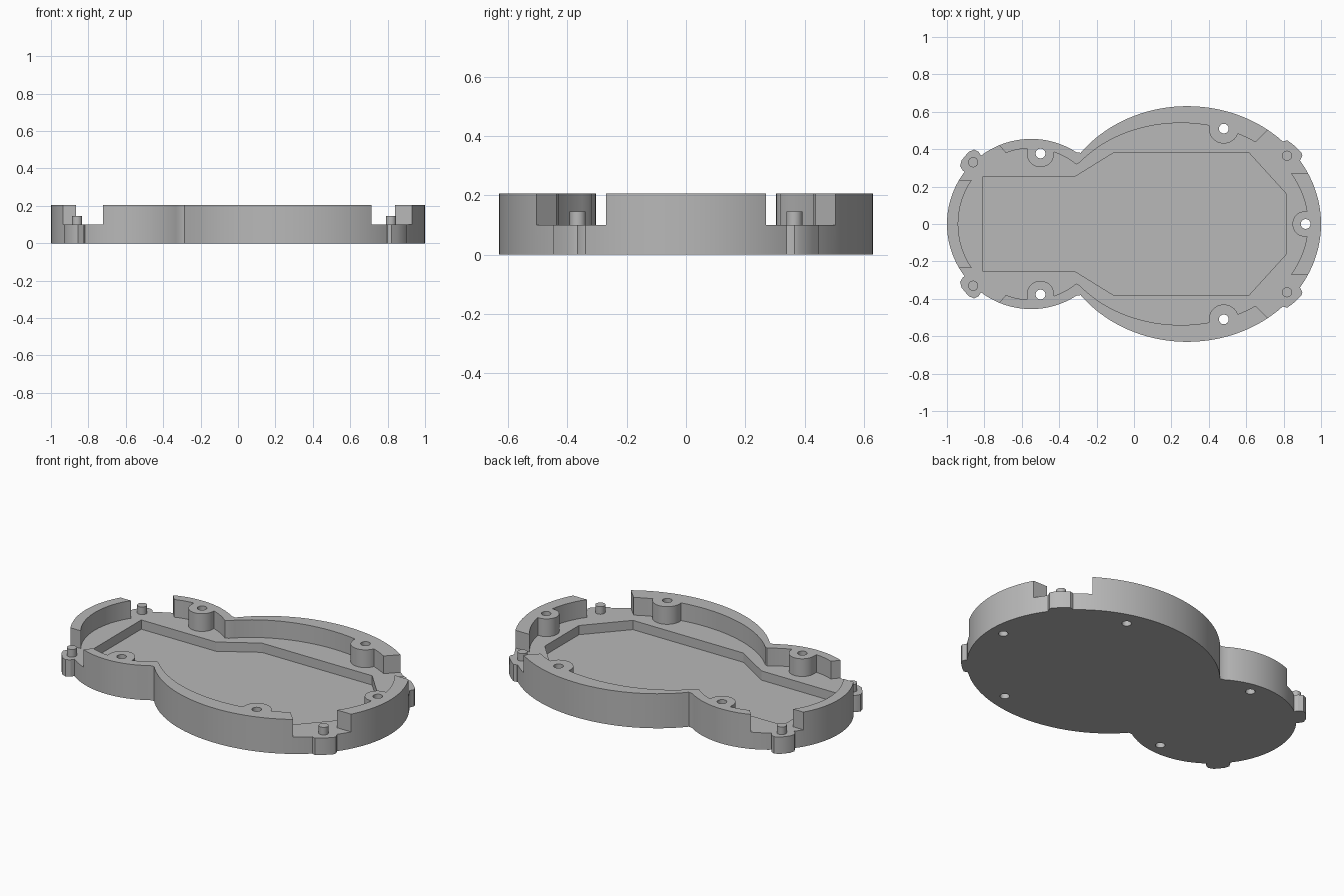
import bpy, bmesh, math

if "Cube" in bpy.data.objects:
    bpy.data.objects.remove(bpy.data.objects["Cube"])

LEDGE, RIM, POCKET, PEG_TOP = 0.1, 0.205, 0.045, 0.145

grey = bpy.data.materials.new("light grey")
grey.use_nodes = True
grey.diffuse_color = (0.48, 0.48, 0.48, 1)
grey.node_tree.nodes["Principled BSDF"].inputs["Base Color"].default_value = grey.diffuse_color


def prism(name, points, z0, z1):
    """Extrude a flat outline from z0 to z1."""
    bm = bmesh.new()
    face = bm.faces.new([bm.verts.new((x, y, z0)) for x, y in points])
    grown = bmesh.ops.extrude_face_region(bm, geom=[face])
    top = [v for v in grown["geom"] if isinstance(v, bmesh.types.BMVert)]
    bmesh.ops.translate(bm, verts=top, vec=(0, 0, z1 - z0))
    bmesh.ops.recalc_face_normals(bm, faces=bm.faces)
    mesh = bpy.data.meshes.new(name)
    bm.to_mesh(mesh)
    bm.free()
    mesh.materials.append(grey)
    obj = bpy.data.objects.new(name, mesh)
    bpy.context.collection.objects.link(obj)
    return obj


def arc(cx, cy, rx, ry, start, end, steps):
    return [(cx + rx * math.cos(a), cy + ry * math.sin(a))
            for a in (start + (end - start) * i / steps for i in range(steps + 1))]


def circle(x, y, r, steps=32):
    return arc(x, y, r, r, 0, math.tau, steps)[:-1]


def two_lobes(big, small, waist):
    """Outline of a big and a small ellipse that meet at x = waist."""
    a = math.acos((waist - big[0]) / big[1])
    b = math.acos((waist - small[0]) / small[1])
    right = arc(big[0], 0, big[1], big[2], -a, a, 96)
    left = arc(small[0], 0, small[1], small[2], b, math.tau - b, 72)
    return right + left[1:-1]


def flip(points):
    return [(x, -y) for x, y in points]


def combine(target, tool, operation):
    mod = target.modifiers.new("combine", 'BOOLEAN')
    mod.operation, mod.solver, mod.object = operation, 'EXACT', tool
    bpy.context.view_layer.objects.active = target
    bpy.ops.object.modifier_apply(modifier=mod.name)
    bpy.data.objects.remove(tool)


# Solid body
body = prism("enclosure_half", two_lobes((0.285, 0.715, 0.63), (-0.55, 0.45, 0.455), -0.285), 0, RIM)

# Cavity above the ledge, leaving the screw bosses standing
cavity = prism("cavity_cutter", two_lobes((0.25, 0.68, 0.54), (-0.55, 0.39, 0.405), -0.29), LEDGE, 0.3)
screws = [(-0.5, 0.377, 0.073), (-0.5, -0.377, 0.073),
          (0.48, 0.51, 0.08), (0.48, -0.51, 0.08)]
for x, y, r in screws:
    s = math.copysign(1, y)
    outline = arc(x, y, r, s * r, math.pi, math.tau, 20) + [(x + r, y + s * 0.2), (x - r, y + s * 0.2)]
    combine(cavity, prism("boss", outline, 0, 0.4), 'DIFFERENCE')
end_boss = arc(0.915, 0, 0.068, 0.068, math.pi / 2, 1.5 * math.pi, 20) + [(1.1, -0.068), (1.1, 0.068)]
combine(cavity, prism("boss", end_boss, 0, 0.4), 'DIFFERENCE')
combine(body, cavity, 'DIFFERENCE')

# Gaps in the rim
small_gap = [(-1.1, 0.235), (-0.8, 0.235), (-0.68, 0.374), (-0.79, 0.5), (-1.1, 0.5)]
big_gap = [(1.1, 0.27), (0.8, 0.27), (0.64, 0.427), (0.81, 0.6), (1.1, 0.6)]
for gap in (small_gap, big_gap):
    for outline in (gap, flip(gap)):
        combine(body, prism("gap_cutter", outline, LEDGE, 0.3), 'DIFFERENCE')

# Corner lugs with locating pegs
small_lug = [(-0.89, 0.27), (-0.915, 0.285), (-0.93, 0.31), (-0.922, 0.34), (-0.885, 0.385),
             (-0.855, 0.398), (-0.83, 0.385), (-0.815, 0.36), (-0.75, 0.3), (-0.83, 0.24)]
big_lug = [(0.785, 0.42), (0.8, 0.443), (0.82, 0.447), (0.85, 0.425), (0.895, 0.382),
           (0.9, 0.365), (0.888, 0.34), (0.89, 0.3), (0.8, 0.28), (0.75, 0.35)]
for lug, x, y in ((small_lug, -0.86, 0.33), (big_lug, 0.818, 0.365)):
    for s in (1, -1):
        outline = lug if s > 0 else flip(lug)
        combine(body, prism("lug", outline, 0, LEDGE), 'UNION')
        combine(body, prism("peg", circle(x, s * y, 0.027), 0.05, PEG_TOP), 'UNION')

# Shallow pocket in the floor
half = [(-0.81, 0.25), (-0.32, 0.25), (-0.11, 0.38), (0.615, 0.38), (0.815, 0.16)]
combine(body, prism("pocket_cutter", half + flip(half)[::-1], POCKET, 0.15), 'DIFFERENCE')

# Screw holes right through
for x, y, r in screws + [(0.918, 0, 0)]:
    combine(body, prism("hole_cutter", circle(x, y, 0.026), -0.1, 0.4), 'DIFFERENCE')

# Smooth curved walls, crisp edges
bpy.ops.object.select_all(action='DESELECT')
body.select_set(True)
bpy.context.view_layer.objects.active = body
bpy.ops.object.shade_smooth_by_angle(angle=math.radians(30))
